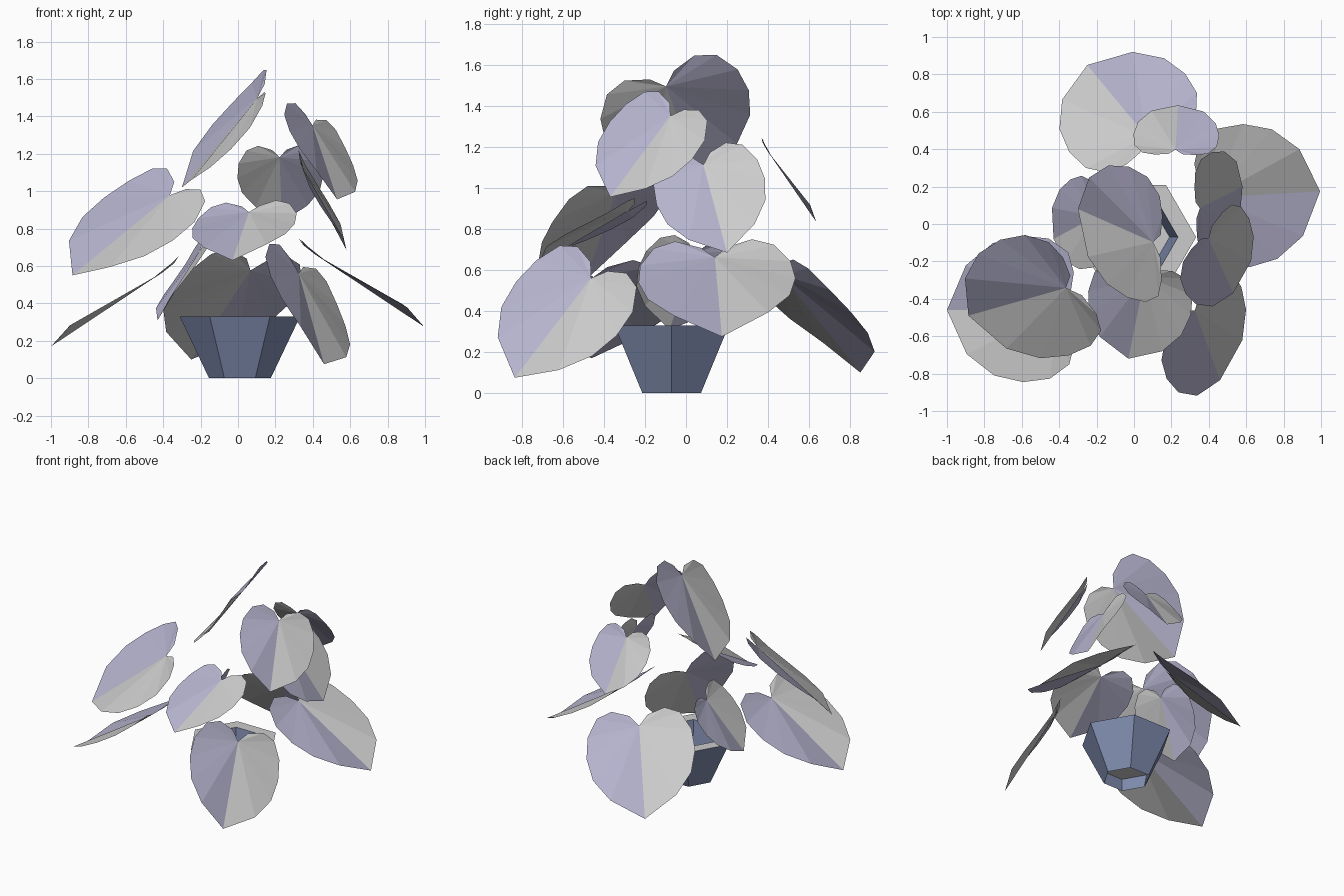
import bpy, bmesh, math
from mathutils import Vector

if "Cube" in bpy.data.objects:
    bpy.data.objects.remove(bpy.data.objects["Cube"])


def material(name, rgb):
    m = bpy.data.materials.new(name)
    m.diffuse_color = (*rgb, 1)
    m.use_nodes = True
    m.node_tree.nodes["Principled BSDF"].inputs["Base Color"].default_value = m.diffuse_color
    return m


GREY = material("grey", (0.8, 0.8, 0.8))
LILAC = material("lilac", (0.46, 0.45, 0.61))
BLUE = material("blue", (0.21, 0.26, 0.42))


def finish(name, bm, mats):
    me = bpy.data.meshes.new(name)
    bm.to_mesh(me)
    bm.free()
    for m in mats:
        me.materials.append(m)
    ob = bpy.data.objects.new(name, me)
    bpy.context.collection.objects.link(ob)
    return ob


# Hexagonal planter: outer wall, grey rim, inner wall and a sunken soil disc
def planter():
    bm = bmesh.new()

    def ring(r, z):
        return [bm.verts.new((0.01 + r * math.cos(i * math.pi / 3),
                              -0.07 + r * math.sin(i * math.pi / 3), z)) for i in range(6)]
    rings = [ring(0.165, 0), ring(0.322, 0.33), ring(0.225, 0.33), ring(0.162, 0)]
    for a, b, mat in ((0, 1, 0), (1, 2, 1), (2, 3, 0)):
        for i in range(6):
            j = (i + 1) % 6
            f = bm.faces.new((rings[a][i], rings[a][j], rings[b][j], rings[b][i]))
            f.material_index = mat
    bm.faces.new(ring(0.18, 0.10)).material_index = 1
    finish("planter", bm, (BLUE, GREY))


# Half outline of a heart-shaped leaf: (across, along, raised), from notch to tip
HALF = [(0.08, 0.955, -0.02), (0.23, 1.0, 0.0), (0.36, 0.95, -0.01), (0.45, 0.79, -0.02),
        (0.47, 0.59, -0.005), (0.425, 0.38, 0.02), (0.285, 0.18, 0.04)]


# Leaf between its tip and the middle of its lobe tops; halves differ in colour
def leaf(name, tip, top, right, width=1.0):
    tip, top, right = Vector(tip), Vector(top), Vector(right)
    up = top - tip
    size = up.length
    up.normalize()
    right = (right - up * right.dot(up)).normalized()
    out = right.cross(up)
    bm = bmesh.new()

    def point(s, t, h):
        return bm.verts.new(tip + size * (right * s * width + up * t + out * h))
    notch, end = point(0, 0.86, -0.025), point(0, 0, 0)
    for side in (-1, 1):
        edge = [point(side * s, t, h) for s, t, h in HALF] + [end]
        for a, b in zip(edge, edge[1:]):
            f = bm.faces.new((notch, b, a) if side > 0 else (notch, a, b))
            f.material_index = 0 if side < 0 else 1
    finish(name, bm, (LILAC, GREY))


planter()

# name, tip, middle of lobe tops, direction to the leaf's right
LEAVES = [
    ("top_leaf", (-0.30, 0.08, 1.02), (0.15, -0.13, 1.585), (0, -0.945, -0.32), 1.05),
    ("upper_left_leaf", (-0.885, -0.49, 0.55), (-0.29, -0.33, 1.065), (0.21, -0.26, -0.06)),
    ("lower_left_leaf", (-1.0, -0.46, 0.17), (-0.32, -0.45, 0.65), (0, -1, 0)),
    ("front_leaf", (-0.03, -0.72, 0.63), (0.07, -0.22, 0.945), (0.97, -0.2, 0.06)),
    ("lower_front_right_leaf", (0.46, -0.835, 0.075), (0.32, -0.41, 0.65), (0.2, 0.26, -0.12)),
    ("lower_right_leaf", (0.995, 0.175, 0.275), (0.33, 0.135, 0.745), (0, 1, 0)),
    ("lower_back_leaf", (-0.25, 0.85, 0.10), (0.11, 0.42, 0.67), (-0.32, -0.24, 0.06)),
    ("small_left_leaf", (-0.43, -0.08, 0.31), (-0.18, 0.06, 0.75), (0.25, -0.9, 0.2)),
    ("small_back_leaf", (0.235, 0.635, 0.835), (0.22, 0.37, 1.245), (-1, 0, 0)),
    ("upper_front_right_leaf", (0.53, -0.37, 0.956), (0.39, -0.035, 1.425), (0.17, 0.19, -0.1)),
    ("middle_right_leaf", (0.58, 0.20, 0.685), (0.33, 0.065, 1.19), (-0.04, 0.97, 0.22)),
]
for spec in LEAVES:
    leaf(*spec)
